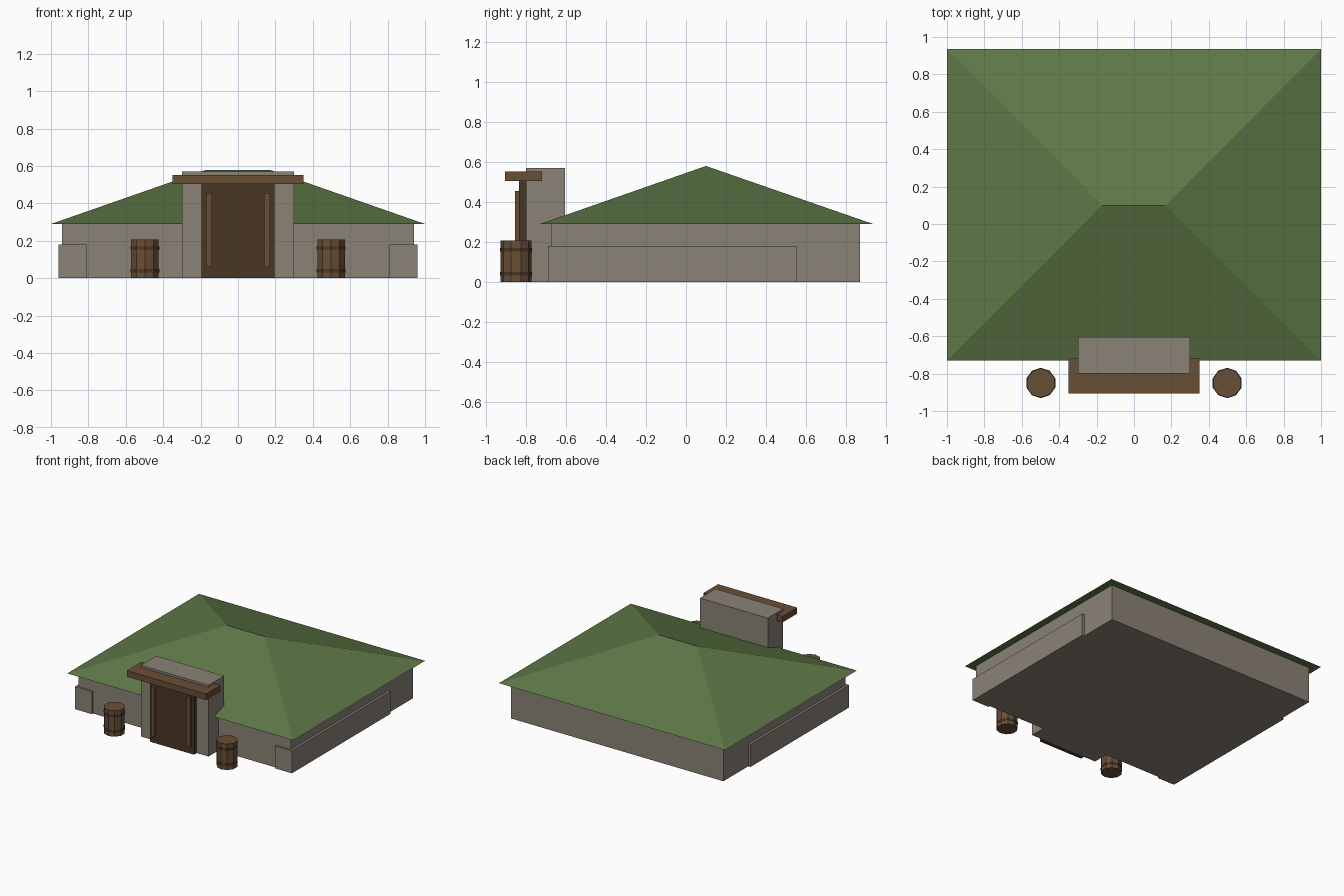
import bpy
import bmesh

cube = bpy.data.objects.get("Cube")
if cube:
    bpy.data.objects.remove(cube, do_unlink=True)


def material(name, hex_code):
    """Flat material from an sRGB hex colour, stored as linear values."""
    srgb = [int(hex_code[i:i + 2], 16) / 255 for i in (0, 2, 4)]
    colour = [((c + 0.055) / 1.055) ** 2.4 for c in srgb] + [1.0]
    mat = bpy.data.materials.new(name)
    mat.use_nodes = True
    mat.diffuse_color = colour
    bsdf = mat.node_tree.nodes["Principled BSDF"]
    bsdf.inputs["Base Color"].default_value = colour
    bsdf.inputs["Roughness"].default_value = 0.9
    return mat


stone = material("stone", "8a8276")
turf = material("roof green", "5e7847")
wood = material("wood", "694e36")
dark_wood = material("dark wood", "4a3625")


def finish(name, bm, mat):
    bmesh.ops.recalc_face_normals(bm, faces=bm.faces)
    mesh = bpy.data.meshes.new(name)
    bm.to_mesh(mesh)
    bm.free()
    mesh.materials.append(mat)
    obj = bpy.data.objects.new(name, mesh)
    bpy.context.collection.objects.link(obj)
    return obj


def box(name, xs, ys, zs, mat):
    """Box spanning the given (low, high) ranges."""
    bm = bmesh.new()
    bmesh.ops.create_cube(bm, size=1)
    for v in bm.verts:
        v.co = [lo + (c + 0.5) * (hi - lo) for c, (lo, hi) in zip(v.co, (xs, ys, zs))]
    return finish(name, bm, mat)


def drum(name, x, y, radius, z0, z1, mat):
    """Ten-sided upright cylinder."""
    bm = bmesh.new()
    bmesh.ops.create_cone(bm, cap_ends=True, segments=10, radius1=radius,
                          radius2=radius, depth=z1 - z0)
    bmesh.ops.translate(bm, vec=(x, y, (z0 + z1) / 2), verts=bm.verts)
    return finish(name, bm, mat)


# Main hall
box("hall_walls", (-0.94, 0.94), (-0.675, 0.87), (0, 0.295), stone)

# Hipped roof with a short ridge
bm = bmesh.new()
eaves = [bm.verts.new((x, y, 0.29)) for x, y in
         ((-1, -0.73), (1, -0.73), (1, 0.935), (-1, 0.935))]
ridge = [bm.verts.new((x, 0.10, 0.58)) for x in (-0.17, 0.17)]
a, b, c, d = eaves
left, right = ridge
for face in ((a, b, right, left), (b, c, right), (c, d, left, right), (d, a, left), (d, c, b, a)):
    bm.faces.new(face)
finish("hipped_roof", bm, turf)

# Entrance block, door and lintel
box("entrance_block", (-0.30, 0.30), (-0.80, -0.605), (0, 0.57), stone)
box("door", (-0.195, 0.195), (-0.835, -0.79), (0, 0.51), dark_wood)
box("lintel", (-0.35, 0.35), (-0.905, -0.72), (0.505, 0.553), wood)

# Mirrored details on both sides
for side, s in (("right", -1), ("left", 1)):
    box(side + "_side_plinth", sorted((s * 0.81, s * 0.96)), (-0.69, 0.555), (0, 0.18), stone)
    box(side + "_door_slat", sorted((s * 0.14, s * 0.172)), (-0.855, -0.83), (0.06, 0.455), wood)
    drum(side + "_barrel", s * 0.498, -0.85, 0.078, 0, 0.207, wood)
    for label, z in (("lower", 0.032), ("upper", 0.153)):
        drum(f"{side}_barrel_{label}_hoop", s * 0.498, -0.85, 0.081, z, z + 0.017, dark_wood)
